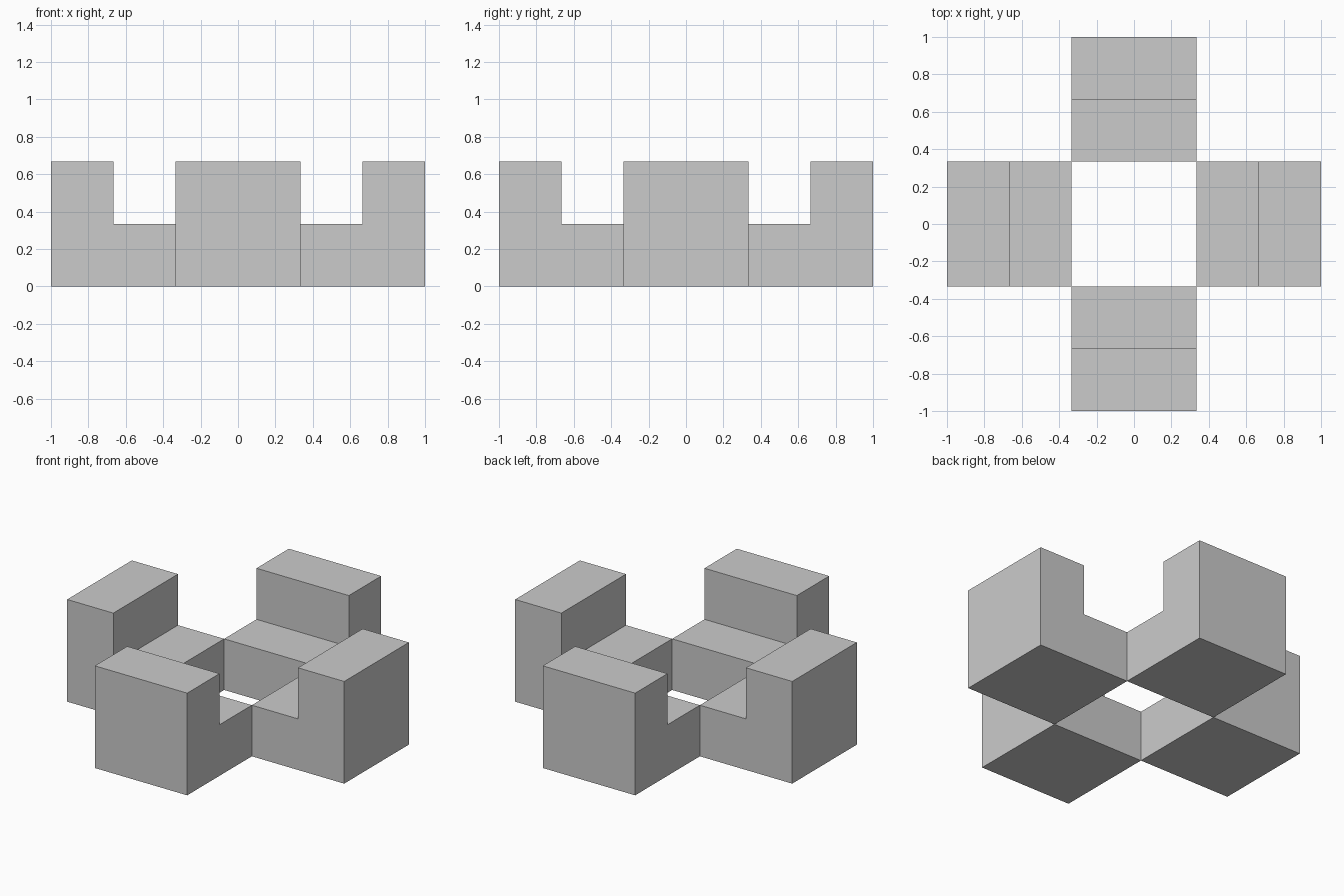
import bpy, bmesh
from math import pi
from mathutils import Matrix

if "Cube" in bpy.data.objects:
    bpy.data.objects.remove(bpy.data.objects["Cube"])

U = 1 / 3  # grid unit: the model is 6 x 6 x 2 units


def stepped_block(name, angle):
    """L-shaped profile in the XZ plane, extruded along Y, turned about Z."""
    profile = [(U, 0), (3 * U, 0), (3 * U, 2 * U), (2 * U, 2 * U), (2 * U, U), (U, U)]
    bm = bmesh.new()
    face = bm.faces.new([bm.verts.new((x, -U, z)) for x, z in profile])
    ext = bmesh.ops.extrude_face_region(bm, geom=[face], use_keep_orig=True)
    moved = [v for v in ext["geom"] if isinstance(v, bmesh.types.BMVert)]
    bmesh.ops.translate(bm, verts=moved, vec=(0, 2 * U, 0))
    bmesh.ops.recalc_face_normals(bm, faces=bm.faces)
    bmesh.ops.rotate(bm, verts=bm.verts, cent=(0, 0, 0), matrix=Matrix.Rotation(angle, 3, 'Z'))
    mesh = bpy.data.meshes.new(name)
    bm.to_mesh(mesh)
    bm.free()
    bpy.context.collection.objects.link(bpy.data.objects.new(name, mesh))


# Four identical stepped blocks around the open centre
for i, side in enumerate(("right", "back", "left", "front")):
    stepped_block(f"{side}_stepped_block", i * pi / 2)
